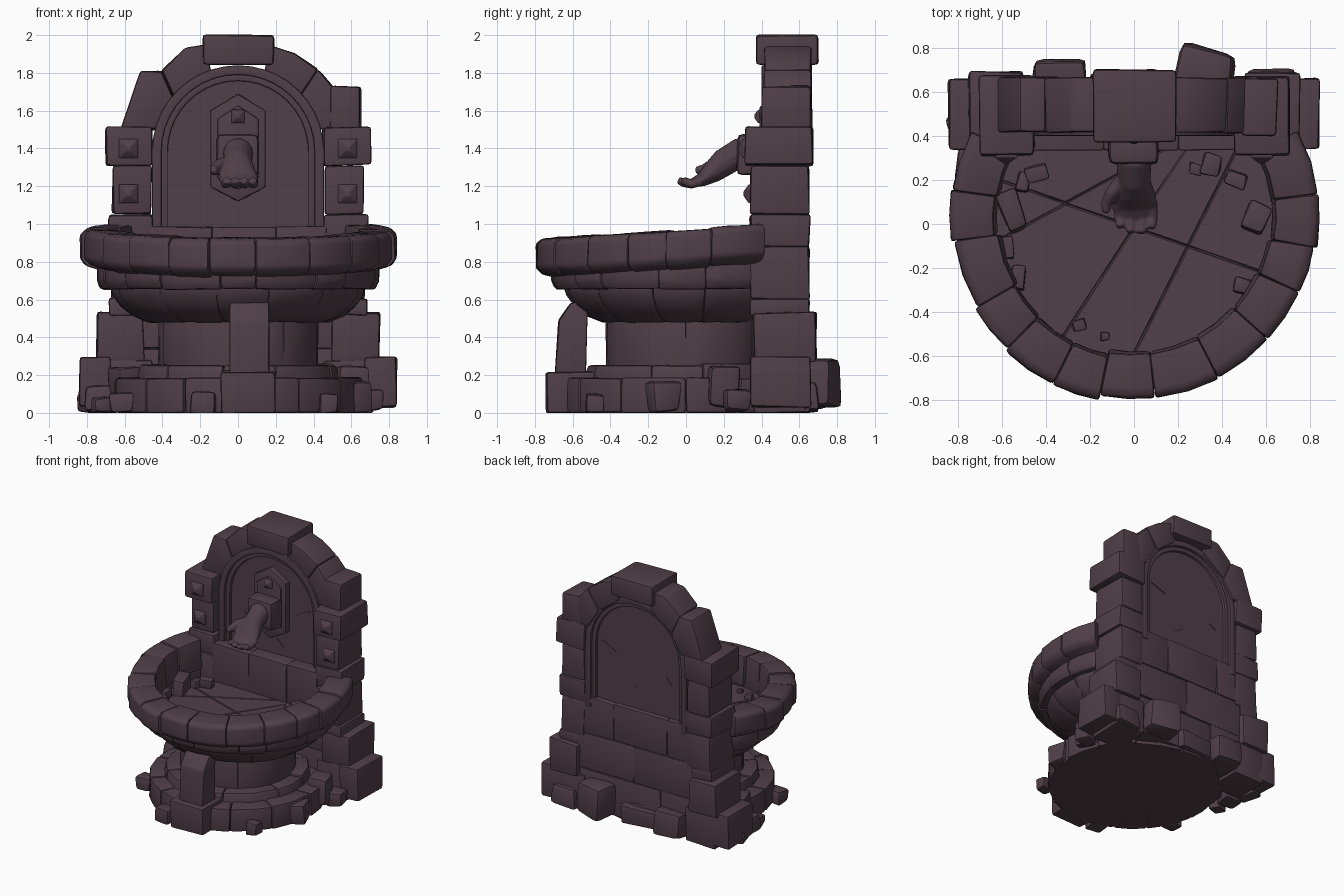
import bpy, bmesh, math, random
from mathutils import Vector, Matrix

if "Cube" in bpy.data.objects:
    bpy.data.objects.remove(bpy.data.objects["Cube"])

random.seed(7)
R = random.uniform
stone_mat = bpy.data.materials.new("dark plum stone")
stone_mat.diffuse_color = (0.08, 0.05, 0.063, 1)
stone_mat.use_nodes = True
stone_mat.node_tree.nodes["Principled BSDF"].inputs["Base Color"].default_value = stone_mat.diffuse_color


def finish(bm, name, bevel=0.0, jit=0.0):
    """Jitter corners, round sharp edges, make the object."""
    for v in bm.verts:
        v.co += Vector((R(-jit, jit), R(-jit, jit), R(-jit, jit)))
    bmesh.ops.recalc_face_normals(bm, faces=bm.faces)
    if bevel:
        sharp = [e for e in bm.edges if len(e.link_faces) == 2 and e.calc_face_angle(0) > 0.45]
        bmesh.ops.bevel(bm, geom=sharp, offset=bevel, segments=2, profile=0.6,
                        affect='EDGES', clamp_overlap=True)
    for v in bm.verts:
        v.co.z = max(v.co.z, 0)
    me = bpy.data.meshes.new(name)
    bm.to_mesh(me)
    bm.free()
    me.materials.append(stone_mat)
    ob = bpy.data.objects.new(name, me)
    bpy.context.collection.objects.link(ob)
    return ob


def stone(name, x0, x1, y0, y1, z0, z1, bevel=0.018, jit=0.007, rot=0):
    bm = bmesh.new()
    c = Vector(((x0 + x1) / 2, (y0 + y1) / 2, (z0 + z1) / 2))
    m = (Matrix.Translation(c) @ Matrix.Rotation(rot, 4, 'Z')
         @ Matrix.Diagonal((abs(x1 - x0), y1 - y0, z1 - z0, 1)))
    bmesh.ops.create_cube(bm, size=1, matrix=m)
    return finish(bm, name, bevel, jit)


def rock(name, x, y, z, sx, sy, sz):
    bm = bmesh.new()
    m = (Matrix.Translation((x, y, z)) @ Matrix.Rotation(R(-0.4, 0.4), 4, 'Z')
         @ Matrix.Diagonal((sx, sy, sz, 1)))
    bmesh.ops.create_cube(bm, size=1, matrix=m)
    return finish(bm, name, min(sx, sy, sz) * 0.22, min(sx, sy, sz) * 0.12)


def loft(bm, rings, caps=True):
    vs = [[bm.verts.new(p) for p in r] for r in rings]
    n = len(rings[0])
    for a, b in zip(vs, vs[1:]):
        for i in range(n):
            bm.faces.new((a[i], a[(i + 1) % n], b[(i + 1) % n], b[i]))
    if caps:
        bm.faces.new(vs[0])
        bm.faces.new(vs[-1])


def prism(name, pts, y0, y1, bevel=0.018, jit=0.005):
    bm = bmesh.new()
    loft(bm, [[(x, y, z) for x, z in pts] for y in (y0, y1)])
    return finish(bm, name, bevel, jit)


def course(name, profile, n, a0, a1, cy, bevel, wobble=0.01, steps=2, tilt=0.0):
    """Ring of separate wedge stones with an (r, z) cross-section, angles in degrees."""
    cuts = [a0 + (a1 - a0) * (i + (R(-0.2, 0.2) if 0 < i < n else 0)) / n for i in range(n + 1)]
    for i in range(n):
        dr, dz = R(-wobble, wobble), R(-wobble, wobble) * 0.5
        bm, rings = bmesh.new(), []
        for k in range(steps + 1):
            t = math.radians(cuts[i] + (cuts[i + 1] - cuts[i]) * k / steps)
            ring = []
            for r, z in profile:
                y = cy + (r + dr) * math.sin(t)
                ring.append(((r + dr) * math.cos(t), y, z + (dz if z > 0 else 0) + tilt * (y + 0.8)))
            rings.append(ring)
        loft(bm, rings)
        finish(bm, f"{name}_{i + 1}", bevel, 0.003)


def stud(name, x, y, z, s=0.05, d=0.035):
    """Small square pyramid pointing forward."""
    bm = bmesh.new()
    loft(bm, [[(x + a * k, yy, z + b * k) for a, b in ((-1, -1), (1, -1), (1, 1), (-1, 1))]
              for k, yy in ((s, y + 0.02), (s, y - 0.008), (s * 0.25, y - d))])
    finish(bm, name, 0.004)


def arch(r, z0, zc=1.385, n=20):
    return [(r, z0)] + [(r * math.cos(math.pi * i / n), zc + r * math.sin(math.pi * i / n))
                        for i in range(n + 1)] + [(-r, z0)]


# --- round base, step and pedestal ---
course("base_stone", [(0.3, 0), (0.66, 0), (0.66, 0.185), (0.3, 0.185)], 13, 0, 360, 0, 0.02)
course("step_stone", [(0.3, 0.12), (0.55, 0.12), (0.53, 0.255), (0.3, 0.255)], 10, 10, 370, 0, 0.018)
course("pedestal_stone", [(0.2, 0.2), (0.425, 0.2), (0.425, 0.5), (0.2, 0.5)], 7, 0, 360, 0, 0.008, 0.003, 5)
bm = bmesh.new()
bmesh.ops.create_cone(bm, cap_ends=True, segments=48, radius1=0.63, radius2=0.4, depth=0.22,
                      matrix=Matrix.Translation((0, 0, 0.11)))
finish(bm, "base_core")

# --- basin: bowl, moulding, rim, cracked floor ---
course("bowl_stone", [(0.3, 0.48), (0.48, 0.48), (0.565, 0.515), (0.625, 0.565), (0.665, 0.62),
                      (0.68, 0.67), (0.3, 0.67)], 9, -218, 38, 0.03, 0.008, 0.003, 5)
course("moulding_stone", [(0.63, 0.655), (0.725, 0.655), (0.745, 0.70), (0.745, 0.79), (0.63, 0.79)],
       11, -208, 28, 0.03, 0.014, 0.006, 3)
course("rim_stone", [(0.615, 0.68), (0.80, 0.735), (0.832, 0.77), (0.83, 0.90), (0.80, 0.922), (0.63, 0.92)],
       13, -208, 28, 0.03, 0.016, 0.012, 2, 0.06)
bm = bmesh.new()
bmesh.ops.create_circle(bm, cap_ends=True, segments=48, radius=0.645,
                        matrix=Matrix.Translation((0, 0.03, 0.665)))
for (px, py), (nx, ny) in [((0, 0.42), (0, 1)), ((-0.12, -0.2), (1, -0.65)), ((0.22, -0.15), (1, -0.5)),
                           ((0.1, -0.05), (0.35, 1)), ((-0.3, 0.1), (0.55, -1))]:
    bmesh.ops.bisect_plane(bm, geom=bm.verts[:] + bm.edges[:] + bm.faces[:], plane_co=(px, py, 0),
                           plane_no=(nx, ny, 0), clear_outer=(ny == 1 and nx == 0))
bmesh.ops.inset_individual(bm, faces=bm.faces[:], thickness=0.009, depth=0.012)
finish(bm, "basin_floor")
for i, (x0, x1) in enumerate([(-0.47, -0.14), (-0.14, 0.2), (0.2, 0.47)]):
    stone(f"basin_back_stone_{i + 1}", x0, x1, 0.335, 0.5, 0.62, 0.985, 0.012, 0.004)

# --- front leg ---
stone("leg_foot", -0.09, 0.20, -0.74, -0.48, 0, 0.22, 0.018)
bm = bmesh.new()
loft(bm, [[(x, y, z) for y, z in ((-0.695, 0.19), (-0.675, 0.49), (-0.61, 0.58), (-0.52, 0.60), (-0.53, 0.19))]
          for x in (-0.045, 0.165)])
finish(bm, "front_leg", 0.014, 0.003)

# --- back wall courses ---
rows = [(0.03, 0.34, [-0.6, -0.22, 0.25, 0.6]), (0.34, 0.63, [-0.6, 0.02, 0.6]),
        (0.63, 0.93, [-0.6, -0.28, 0.2, 0.6])]
for j, (z0, z1, xs) in enumerate(rows):
    for i in range(len(xs) - 1):
        stone(f"wall_stone_{j + 1}_{i + 1}", xs[i], xs[i + 1], 0.38, 0.645, z0, z1, 0.014, 0.005)

# --- corner piers, mirrored ---
pier = [(.45, .70, .31, .67, 1.31, 1.515), (.46, .665, .34, .65, 1.05, 1.31), (.45, .69, .34, .655, .88, 1.05),
        (.46, .67, .335, .65, .60, .88), (.50, .685, .34, .65, .52, .61), (.50, .75, .36, .69, .27, .53),
        (.45, .72, .36, .66, .0, .28), (.67, .84, .34, .66, .03, .30)]
for side, s in (("left", -1), ("right", 1)):
    for i, (x0, x1, *rest) in enumerate(pier):
        stone(f"{side}_pier_stone_{i + 1}", s * x0, s * x1, *rest)
    stud(f"{side}_upper_stud", s * 0.58, 0.31, 1.40)
    stud(f"{side}_lower_stud", s * 0.58, 0.34, 1.16)

# --- arched panel and its trim ---
prism("arched_panel", arch(0.42, 0.85), 0.45, 0.605, 0, 0)
for nm, ro, ri, y0, y1 in (("outer_trim", 0.455, 0.405, 0.40, 0.65), ("inner_trim", 0.41, 0.372, 0.425, 0.628)):
    bm = bmesh.new()
    loft(bm, [[(o[0], y0, o[1]), (o[0], y1, o[1]), (i[0], y1, i[1]), (i[0], y0, i[1])]
              for o, i in zip(arch(ro, 0.85), arch(ri, 0.85))])
    finish(bm, nm, 0.01)
# shallow chips and cracks on the panel faces
for i, (x, z, dx, dz) in enumerate([(0.2, 1.34, 0.14, 0.05), (-0.3, 1.2, 0.06, 0.04), (0.1, 1.05, -0.08, 0.05)]):
    for y, face in ((0.449, "front"), (0.606, "back")):
        prism(f"{face}_chip_{i + 1}", [(x, z), (x + dx, z + dz), (x + dx * 0.8, z + dz + 0.018)],
              y - 0.005, y + 0.005, 0, 0)

# --- arch stones ---
voussoirs = [
    [(-.625, 1.50), (-.515, 1.81), (-.405, 1.81), (-.33, 1.64), (-.42, 1.50)],
    [(-.405, 1.81), (-.28, 1.935), (-.17, 1.95), (-.14, 1.79), (-.33, 1.65)],
    [(.17, 1.945), (.30, 1.90), (.425, 1.82), (.32, 1.66), (.14, 1.79)],
    [(.425, 1.815), (.51, 1.72), (.53, 1.50), (.42, 1.50), (.32, 1.66)]]
for i, pts in enumerate(voussoirs):
    prism(f"arch_stone_{i + 1}", pts, 0.415, 0.665)
stone("arch_shoulder", 0.49, 0.65, 0.40, 0.665, 1.50, 1.73)
stone("keystone", -0.185, 0.19, 0.37, 0.70, 1.84, 2.0, 0.02, 0.004)

# --- wall plate behind the hand ---
hexa = [(0, 0.285), (0.145, 0.195), (0.145, -0.21), (0, -0.285), (-0.145, -0.21), (-0.145, 0.195)]
prism("hand_plate", [(x, z + 1.405) for x, z in hexa], 0.405, 0.47, 0.012, 0.002)
prism("hand_plate_inner", [(x * 0.75, z * 0.78 + 1.405) for x, z in hexa], 0.39, 0.45, 0.01, 0)
stud("plate_stud", 0, 0.39, 1.57, 0.035, 0.028)


# --- open hand spout, palm up ---
def tube(bm, path, n=14):
    """Sweep ellipses (x, y, z, half width, half height) along a path."""
    rings = []
    for i, (x, y, z, rx, rz) in enumerate(path):
        a, b = Vector(path[max(i - 1, 0)][:3]), Vector(path[min(i + 1, len(path) - 1)][:3])
        t = (b - a).normalized()
        side = t.cross(Vector((0, 0, 1))).normalized()
        up = side.cross(t)
        rings.append([Vector((x, y, z)) + side * rx * math.cos(q * math.tau / n)
                      + up * rz * math.sin(q * math.tau / n) for q in range(n)])
    loft(bm, rings)


bm = bmesh.new()
tube(bm, [(0, .42, 1.385, .085, .085), (0, .28, 1.375, .08, .08), (0, .20, 1.325, .075, .075),
          (0, .14, 1.275, .095, .06), (.005, .08, 1.232, .105, .036), (.01, .03, 1.215, .09, .022)])
for x0, x1, tip in ((-.065, -.06, -.015), (-.018, -.015, -.038), (.035, .033, -.042), (.082, .078, -.02)):
    tube(bm, [(x0, .08, 1.225, .024, .024), (x0, .03, 1.212, .026, .025),
              ((x0 + x1) / 2, tip + .03, 1.218, .025, .024), (x1, tip, 1.232, .02, .018)])
tube(bm, [(-.05, .20, 1.32, .035, .04), (-.10, .14, 1.305, .032, .04), (-.125, .09, 1.285, .026, .03),
          (-.128, .05, 1.285, .016, .018)])
hand = finish(bm, "hand_spout")
mod = hand.modifiers.new("merge", 'REMESH')
mod.mode, mod.voxel_size, mod.use_smooth_shade = 'VOXEL', 0.007, True
mod = hand.modifiers.new("soften", 'SMOOTH')
mod.factor, mod.iterations = 0.5, 3
stone("wrist_cuff", -0.115, 0.11, 0.27, 0.42, 1.26, 1.475, 0.035, 0.004)

# --- loose rocks round the base ---
rocks = [(-.34, .67, .12, .24, .15, .20), (.33, .70, .15, .24, .20, .24), (-.05, .65, .09, .3, .08, .15),
         (-.73, .27, .07, .16, .16, .14), (-.62, -.30, .06, .13, .12, .11), (-.72, .12, .04, .10, .10, .08),
         (.70, .27, .07, .13, .14, .12), (.64, -.12, .09, .12, .16, .16), (-.18, -.66, .055, .14, .12, .11),
         (.60, .20, .14, .16, .15, .22), (-.60, .18, .14, .16, .18, .22), (.48, -.48, .05, .10, .09, .10),
         (-.78, .42, .05, .10, .16, .09), (.62, .62, .08, .2, .16, .15)]
for i, r in enumerate(rocks):
    rock(f"base_rock_{i + 1}", *r)

# --- rubble in the basin ---
rubble = [(-.555, .06, .1, .19), (-.58, -.11, .07, .1), (-.525, -.24, .07, .11), (.555, .03, .1, .14),
          (.49, -.28, .08, .08), (.35, .27, .09, .09), (-.44, .23, .1, .07), (-.5, .19, .06, .09),
          (-.25, -.46, .06, .05), (-.13, -.51, .04, .04), (.28, .25, .06, .05), (.46, .2, .1, .07)]
for i, (x, y, sx, sy) in enumerate(rubble):
    h = 0.5 * (sx + sy)
    rock(f"rubble_{i + 1}", x, y, 0.67 + h * 0.35, sx, sy, h)

# --- shading ---
for ob in bpy.context.collection.objects:
    ob.select_set(True)
bpy.context.view_layer.objects.active = hand
bpy.ops.object.shade_smooth_by_angle(angle=math.radians(38))
